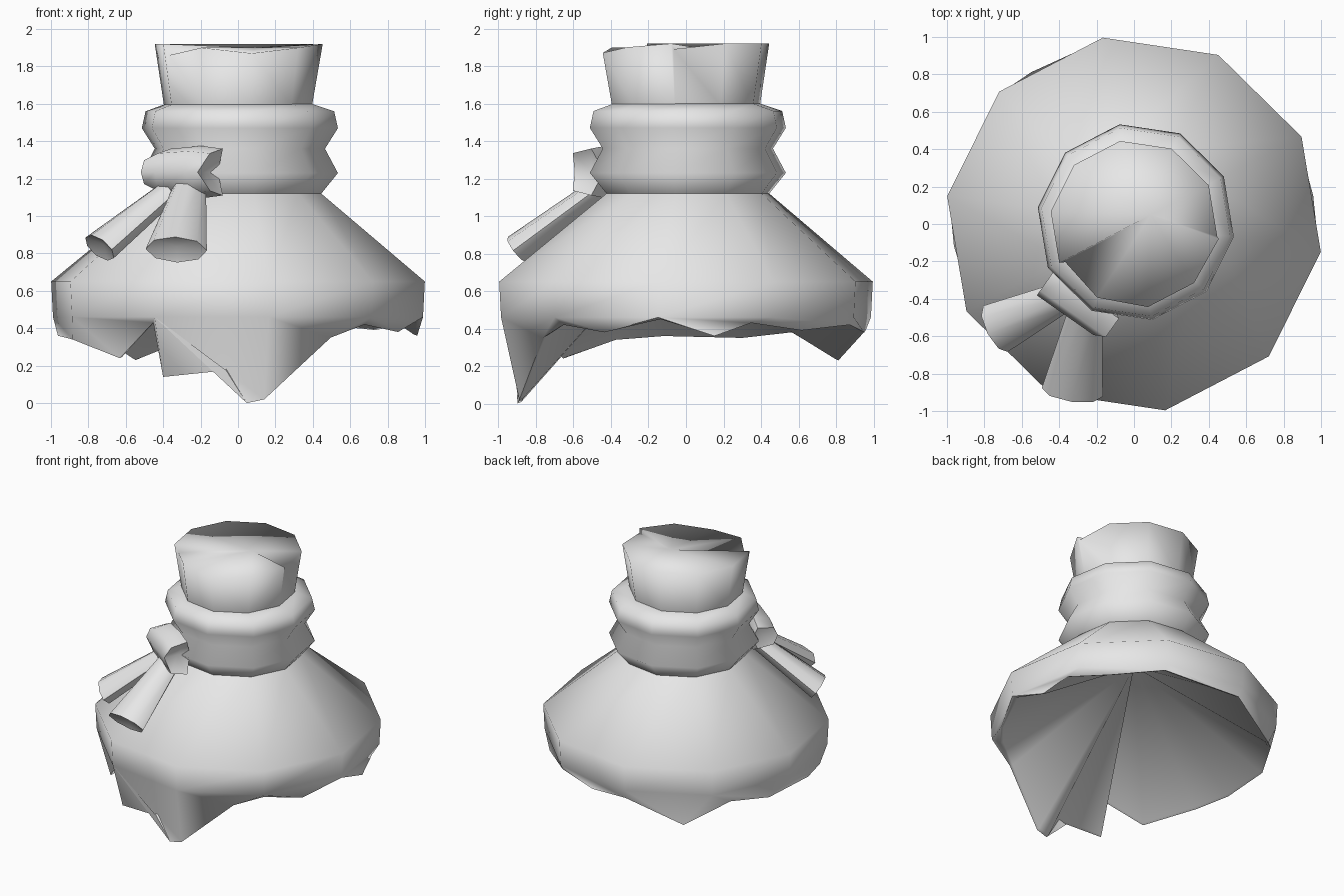
import bpy, bmesh
from math import sin, cos, radians, pi
from mathutils import Vector

cube = bpy.data.objects.get("Cube")
if cube:
    bpy.data.objects.remove(cube, do_unlink=True)

grey = bpy.data.materials.new("cloth_grey")
grey.use_nodes = True
grey.diffuse_color = (0.8, 0.8, 0.8, 1)
grey.node_tree.nodes["Principled BSDF"].inputs["Base Color"].default_value = (0.8, 0.8, 0.8, 1)

START = -8.5    # angle of the first corner of every ten-sided ring


def finish(bm, name, angle):
    bmesh.ops.recalc_face_normals(bm, faces=bm.faces)
    mesh = bpy.data.meshes.new(name)
    bm.to_mesh(mesh)
    bm.free()
    mesh.materials.append(grey)
    obj = bpy.data.objects.new(name, mesh)
    bpy.context.collection.objects.link(obj)
    bpy.ops.object.select_all(action='DESELECT')
    obj.select_set(True)
    bpy.context.view_layer.objects.active = obj
    bpy.ops.object.shade_smooth_by_angle(angle=radians(angle))
    return obj


def loop(bm, points, centre=0.0):
    """Ring of (angle, vertex) pairs from (angle, radius, height) points."""
    return [(a, bm.verts.new((r * cos(radians(a)) + centre, r * sin(radians(a)) + centre, z)))
            for a, r, z in points]


def decagon(bm, r, z, centre=0.0):
    return loop(bm, [(START + 36 * k, r, z) for k in range(10)], centre)


def zip_loops(bm, one, two):
    """Join two rings of any size with triangles, advancing by angle."""
    def closed(ring):
        return ring + [(ring[0][0] + 360, ring[0][1])]
    a, b = closed(one), closed(two)
    i = j = 0
    while i < len(a) - 1 or j < len(b) - 1:
        if j == len(b) - 1 or (i < len(a) - 1 and a[i + 1][0] <= b[j + 1][0]):
            bm.faces.new((a[i][1], a[i + 1][1], b[j][1]))
            i += 1
        else:
            bm.faces.new((a[i][1], b[j + 1][1], b[j][1]))
            j += 1


def join_rings(bm, a, b):
    n = len(a)
    for k in range(n):
        bm.faces.new((a[k][1], a[(k + 1) % n][1], b[(k + 1) % n][1], b[k][1]))


def fan(bm, ring, point):
    tip = bm.verts.new(point)
    for k in range(len(ring)):
        bm.faces.new((ring[k][1], ring[(k + 1) % len(ring)][1], tip))


# Cape and wrapped scarf, with a ragged hem and a hollow lining
HEM = [(-8, .98, .45), (9, .97, .36), (21, .97, .43), (40, .96, .39), (63, .98, .42),
       (82, .96, .38), (99, .97, .39), (124, .98, .23), (144, .96, .38), (162, .97, .35),
       (187, .97, .36), (203, .96, .34), (226, .91, .24), (241.5, .95, .43),
       (244.5, .93, .14), (266, .91, .175), (273, .9, 0), (279, .9, .02),
       (303, .91, .35), (316, .94, .42), (333, .96, .38)]
bm = bmesh.new()
hem = loop(bm, HEM)
lining = loop(bm, [(a, r - .02, z + .008) for a, r, z in HEM])
join_rings(bm, hem, lining)
fan(bm, lining, (0, 0, 1.0))
below = decagon(bm, 1.0, .46)
zip_loops(bm, hem, below)
for r, z, c in [(1.01, .65, 0), (.44, 1.12, .01), (.53, 1.23, .01), (.46, 1.36, .01),
                (.53, 1.47, .01), (.51, 1.56, .01), (.395, 1.6, .005)]:
    ring = decagon(bm, r, z, c)
    join_rings(bm, below, ring)
    below = ring
fan(bm, below, (0, 0, 1.6))
finish(bm, "cape_and_scarf", 70)

# Flared collar with an overlapping cloth top
bm = bmesh.new()
base = decagon(bm, .40, 1.59)
rim = loop(bm, [(START, .45, 1.89)] + [(START + 36 * k, .45, 1.92) for k in range(1, 7)]
           + [(209, .42, 1.86), (243.5, .44, 1.90), (279.5, .45, 1.87),
              (315.5, .45, 1.90), (350, .46, 1.92)])
zip_loops(bm, base, rim)
fan(bm, rim, (.09, .05, 1.90))
finish(bm, "collar", 180)

# Knot: a bulging band across the scarf with notched ends
bm = bmesh.new()
out = Vector((cos(radians(235)), sin(radians(235)), 0))
across = Vector((-out.y, out.x, 0))
up = Vector((0, 0, 1))
middle = Vector((-.29, -.42, 1.235))
SECTION = [(-.05, -1), (.07, -.8), (.10, 0), (.07, .8), (-.05, 1), (-.09, 0)]
rows = []
for s, half, notch in [(-.21, .08, 0), (-.12, .125, 0), (.08, .14, 0), (.22, .125, -.06)]:
    rows.append([(0, bm.verts.new(middle + across * (s + notch * (v == 0)) + out * d + up * v * half))
                 for d, v in SECTION])
for a, b in zip(rows, rows[1:]):
    join_rings(bm, a, b)
for row, s in ((rows[0], -.19), (rows[-1], .14)):
    fan(bm, row, middle + across * s)
finish(bm, "knot", 70)


# Two flat, widening scarf tails
def tail(name, start, end, side, w0, w1, t0, t1):
    start, end = Vector(start), Vector(end)
    axis = (end - start).normalized()
    side = Vector(side)
    side = (side - axis * side.dot(axis)).normalized()
    thick = axis.cross(side)
    bm = bmesh.new()
    rings = []
    for p, w, t in ((start, w0, t0), (end, w1, t1)):
        rings.append([(0, bm.verts.new(p + side * w * cos(k * pi / 4) + thick * t * sin(k * pi / 4)))
                      for k in range(8)])
    join_rings(bm, *rings)
    fan(bm, rings[0], start)
    fan(bm, rings[1], end - axis * .03)
    finish(bm, name, 60)


tail("front_tail", (-.26, -.46, 1.15), (-.33, -.90, .82), (1, -.1, 0), .09, .165, .06, .085)
tail("side_tail", (-.36, -.38, 1.14), (-.74, -.56, .83), (.42, -.9, -.1), .08, .14, .06, .085)
